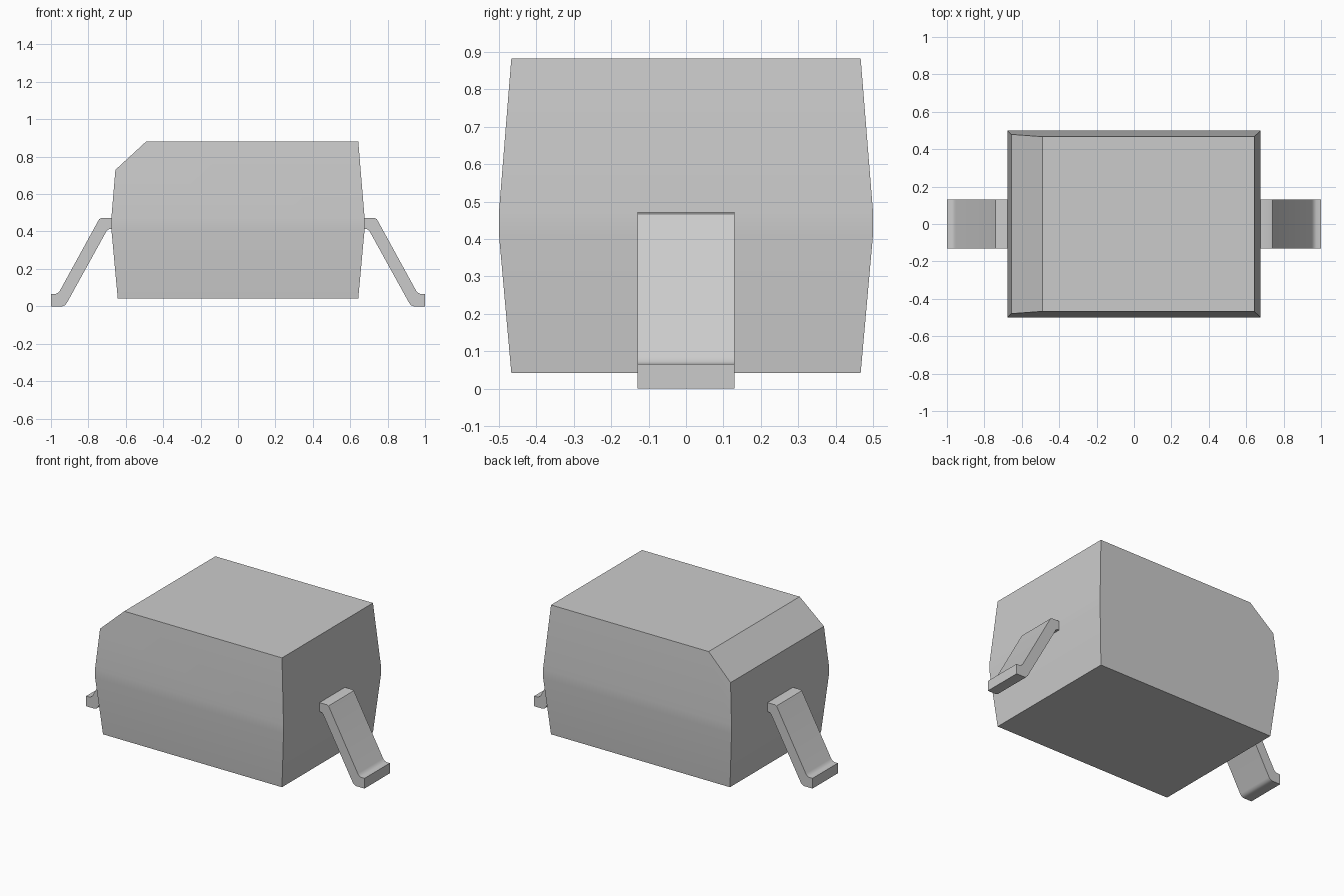
import bpy
import bmesh
import math
from mathutils import Vector

cube = bpy.data.objects.get("Cube")
if cube:
    bpy.data.objects.remove(cube, do_unlink=True)

grey = bpy.data.materials.new("light_grey")
grey.use_nodes = True
grey.diffuse_color = (0.6, 0.6, 0.6, 1)
shader = next(n for n in grey.node_tree.nodes if n.type == 'BSDF_PRINCIPLED')
shader.inputs["Base Color"].default_value = grey.diffuse_color


def finish(bm, name):
    """Turn the bmesh into a grey object with smooth bends and sharp edges."""
    bmesh.ops.recalc_face_normals(bm, faces=bm.faces)
    mesh = bpy.data.meshes.new(name)
    bm.to_mesh(mesh)
    bm.free()
    mesh.materials.append(grey)
    obj = bpy.data.objects.new(name, mesh)
    bpy.context.collection.objects.link(obj)
    bpy.ops.object.select_all(action='DESELECT')
    obj.select_set(True)
    bpy.context.view_layer.objects.active = obj
    bpy.ops.object.shade_smooth_by_angle(angle=math.radians(30))


# Package body: stacked rectangles, widest at the lead band
def build_body():
    bm = bmesh.new()
    levels = [(0.643, 0.467, 0.042), (0.677, 0.5, 0.412),
              (0.677, 0.5, 0.472), (0.643, 0.467, 0.882)]
    rings = [[bm.verts.new((sx * x, sy * y, z))
              for sx, sy in ((-1, -1), (1, -1), (1, 1), (-1, 1))]
             for x, y, z in levels]
    for low, high in zip(rings, rings[1:]):
        for i in range(4):
            j = (i + 1) % 4
            bm.faces.new((low[i], low[j], high[j], high[i]))
    bm.faces.new(rings[0])
    bm.faces.new(rings[-1])

    # Polarity chamfer along the upper edge on the -x side
    low, high = Vector((-0.657, 0, 0.728)), Vector((-0.49, 0, 0.882))
    slope = high - low
    cut = bmesh.ops.bisect_plane(
        bm, geom=bm.verts[:] + bm.edges[:] + bm.faces[:], plane_co=low,
        plane_no=(-slope.z, 0, slope.x), clear_outer=True)
    edges = [e for e in cut["geom_cut"] if isinstance(e, bmesh.types.BMEdge)]
    bmesh.ops.holes_fill(bm, edges=edges)
    finish(bm, "package_body")


# Gull-wing lead: bent strip profile extruded across y
def build_lead(name, side):
    profile = [(0.66, 0.413), (0.686, 0.413), (0.695, 0.41), (0.703, 0.402),
               (0.915, 0.018), (0.925, 0.006), (0.94, 0), (1, 0),
               (1, 0.066), (0.975, 0.066), (0.962, 0.072), (0.952, 0.084),
               (0.748, 0.456), (0.741, 0.467), (0.729, 0.472), (0.66, 0.472)]
    bm = bmesh.new()
    strip = bm.faces.new([bm.verts.new((side * x, -0.13, z))
                          for x, z in profile])
    result = bmesh.ops.extrude_face_region(bm, geom=[strip],
                                           use_keep_orig=True)
    moved = [v for v in result["geom"] if isinstance(v, bmesh.types.BMVert)]
    bmesh.ops.translate(bm, verts=moved, vec=(0, 0.26, 0))
    finish(bm, name)


build_body()
build_lead("left_lead", 1)
build_lead("right_lead", -1)
